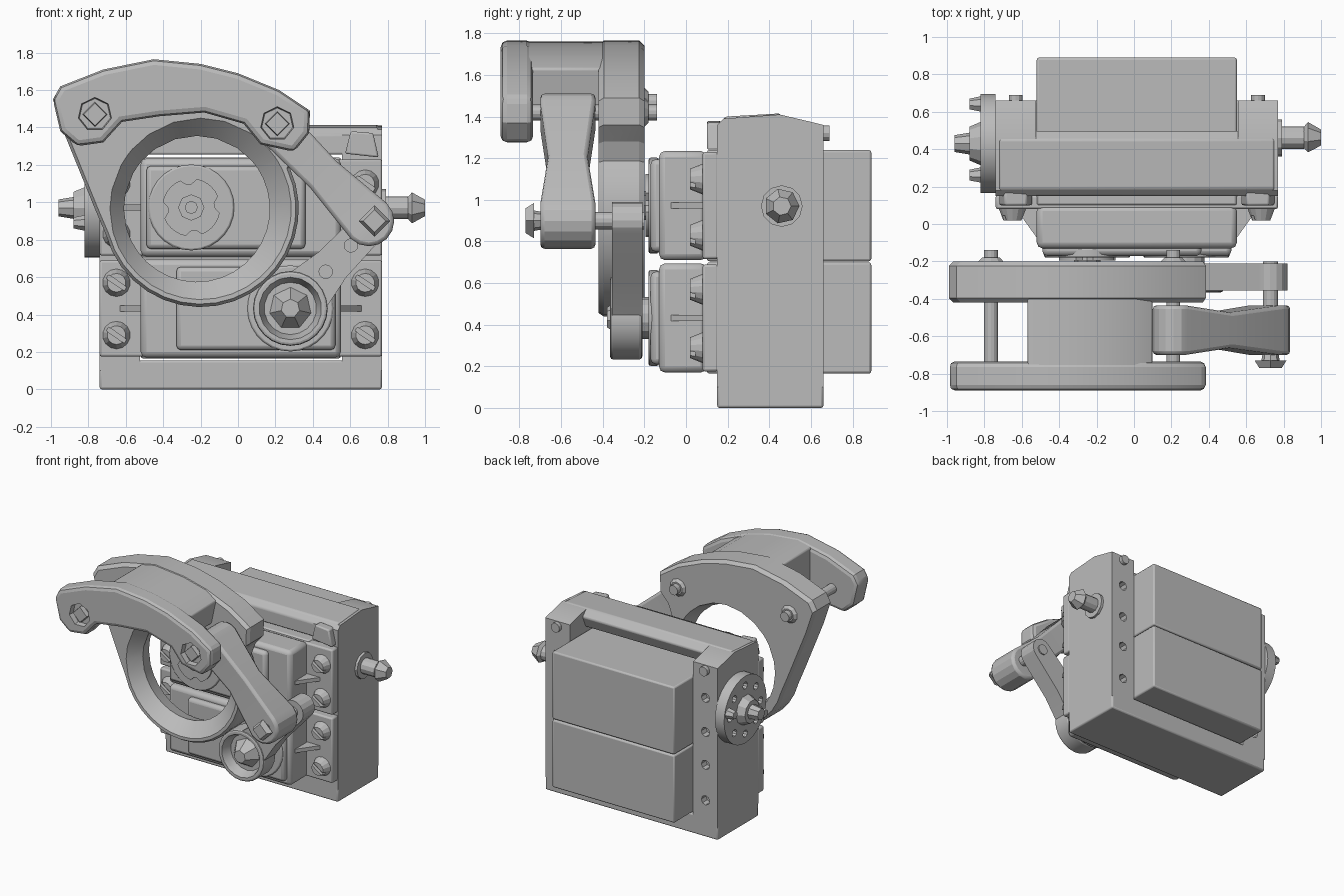
import bpy, bmesh, math
from math import sin, cos, pi
from mathutils import Vector, Matrix

cube = bpy.data.objects.get("Cube")
if cube:
    bpy.data.objects.remove(cube)

grey = bpy.data.materials.new("plain grey")
grey.use_nodes = True
grey.diffuse_color = (0.5, 0.5, 0.5, 1)
grey.node_tree.nodes["Principled BSDF"].inputs["Base Color"].default_value = grey.diffuse_color


def shade(ob):
    bpy.ops.object.select_all(action='DESELECT')
    ob.select_set(True)
    bpy.context.view_layer.objects.active = ob
    bpy.ops.object.shade_smooth_by_angle(angle=math.radians(20))


def finish(name, bm, bevel=0):
    bmesh.ops.recalc_face_normals(bm, faces=bm.faces)
    mesh = bpy.data.meshes.new(name)
    bm.to_mesh(mesh)
    bm.free()
    ob = bpy.data.objects.new(name, mesh)
    bpy.context.scene.collection.objects.link(ob)
    mesh.materials.append(grey)
    if bevel:
        mod = ob.modifiers.new("edge bevel", 'BEVEL')
        mod.width, mod.segments, mod.limit_method = bevel, 2, 'ANGLE'
        mod.angle_limit = math.radians(40)
    shade(ob)
    return ob


def box(name, x, y, z, bevel=0.012):
    bm = bmesh.new()
    bmesh.ops.create_cube(bm, size=1)
    for v in bm.verts:
        v.co = [(a + b) / 2 + c * (b - a) for (a, b), c in zip((x, y, z), v.co)]
    return finish(name, bm, bevel)


def cyl(name, start, end, r0, r1=None, sides=20, bevel=0):
    start, end = Vector(start), Vector(end)
    d = end - start
    turn = Vector((0, 0, 1)).rotation_difference(d).to_matrix().to_4x4()
    bm = bmesh.new()
    bmesh.ops.create_cone(bm, cap_ends=True, segments=sides, radius1=r0,
                          radius2=r0 if r1 is None else r1, depth=d.length,
                          matrix=Matrix.Translation((start + end) / 2) @ turn)
    return finish(name, bm, bevel)


def prism(name, pts, lo, hi, axis='y', bevel=0.02):
    # extrude an outline: (x, z) along y, (y, z) along x, or (x, y) along z
    place = {'y': lambda a, b, t: (a, t, b), 'x': lambda a, b, t: (t, a, b),
             'z': lambda a, b, t: (a, b, t)}[axis]
    bm = bmesh.new()
    ends = [[bm.verts.new(place(a, b, t)) for a, b in pts] for t in (lo, hi)]
    for ring in ends:
        bm.faces.new(ring)
    n = len(pts)
    for i in range(n):
        j = (i + 1) % n
        bm.faces.new((ends[0][i], ends[0][j], ends[1][j], ends[1][i]))
    return finish(name, bm, bevel)


def arc(cx, cz, r, a0, a1, n):
    steps = [math.radians(a0 + (a1 - a0) * i / n) for i in range(n + 1)]
    return [(cx + r * cos(a), cz + r * sin(a)) for a in steps]


def capsule(ax, az, ra, bx, bz, rb, waist):
    # two round ends joined by a narrower middle
    ang = math.degrees(math.atan2(bz - az, bx - ax))
    s = arc((ax + bx) / 2, (az + bz) / 2, waist, ang - 90, ang + 90, 1)
    return arc(ax, az, ra, ang + 90, ang + 270, 8) + s[:1] + arc(bx, bz, rb, ang - 90, ang + 90, 8) + s[1:]


def cut(ob, cutters):
    for c in cutters:
        c.hide_render = True
        mod = ob.modifiers.new("cut", 'BOOLEAN')
        mod.operation, mod.solver, mod.object = 'DIFFERENCE', 'EXACT', c
    dg = bpy.context.evaluated_depsgraph_get()
    mesh = bpy.data.meshes.new_from_object(ob.evaluated_get(dg))
    ob.modifiers.clear()
    ob.data = mesh
    for c in cutters:
        bpy.data.objects.remove(c)
    shade(ob)


MID = 0.015
SCREW_Z = (0.29, 0.57, 0.83, 1.1)

# frame: base, two posts with bolt holes, slanted top rail
box("frame_base", (-0.74, 0.77), (0.15, 0.66), (0, 0.155))
for side, x0, x1 in (("right", -0.74, -0.525), ("left", 0.555, 0.77)):
    xc = (x0 + x1) / 2
    outline = [(0.15, 0.1), (0.66, 0.1), (0.66, 1.36), (0.62, 1.37), (0.45, 1.41), (0.18, 1.39), (0.15, 1.36)]
    post = prism(side + "_post", outline, x0, x1, 'x', 0)
    cut(post, [cyl("hole_cutter", (xc, 0.6, z), (xc, 0.7, z), 0.037, sides=8) for z in SCREW_Z])
    cyl(side + "_post_bolt", (xc, 0.6, 1.32), (xc, 0.69, 1.32), 0.037, sides=12)
    prism(side + "_post_front_knob", [(xc - 0.09, 1.26), (xc + 0.09, 1.24), (xc + 0.06, 1.37), (xc - 0.06, 1.38)],
          0.1, 0.17, bevel=0.01)
prism("top_rail", [(0.15, 1.255), (0.15, 1.36), (0.19, 1.4), (0.45, 1.415), (0.5, 1.36), (0.46, 1.27), (0.3, 1.255)],
      -0.72, 0.75, 'x', 0.01)


# two motors, the lower one turned round
def motor(label, z0, z1, s):
    zc = (z0 + z1) / 2
    box(label + "_motor_body", (-0.52, 0.55), (0.1, 0.89), (z0, z1))
    box(label + "_motor_flange", (-0.74, 0.77), (0.08, 0.155), (z0 + 0.01, z1 - 0.01))
    box(label + "_motor_neck", (-0.52, 0.55), (-0.13, 0.1), (z0 + 0.005, z1 - 0.005), 0.03)
    box(label + "_motor_face", sorted((MID - s * 0.505, MID + s * 0.345)), (-0.17, -0.1),
        (z0 + 0.045, z1 - 0.045), 0.025)
    # tapered ribs under the flange
    for e in (-1, 1):
        x = MID + e * 0.53
        prism(label + "_motor_rib", [(x, 0.1), (x + e * 0.13, 0.1), (x, -0.08)], zc - 0.015, zc + 0.015, 'z', 0)
    sx = MID - s * 0.265
    cyl(label + "_motor_boss", (sx, -0.13, zc), (sx, -0.18, zc), 0.23, sides=28, bevel=0.01)
    return sx, zc


ux, uz = motor("upper", 0.705, 1.24, 1)
lx, lz = motor("lower", 0.165, 0.70, -1)

# lobed coupling on the upper shaft
lobes = []
for i in range(32):
    r = 0.125 if i % 8 in (0, 1) else 0.155
    lobes.append((ux + r * cos(i * pi / 16), uz + r * sin(i * pi / 16)))
prism("upper_coupling", lobes, -0.195, -0.17, bevel=0)
cyl("upper_shaft", (ux, -0.17, uz), (ux, -0.205, uz), 0.07, sides=8)
cyl("upper_shaft_tip", (ux, -0.2, uz), (ux, -0.215, uz), 0.035, sides=8)

# slotted flange screws
for x in (-0.65, 0.68):
    for z in SCREW_Z:
        screw = cyl("flange_screw", (x, 0.09, z), (x, 0.02, z), 0.078, 0.05, 14)
        slot = box("slot_cutter", (x - 0.1, x + 0.1), (-0.02, 0.045), (z - 0.012, z + 0.012), 0)
        slot.data.transform(Matrix.Translation((x, 0, z)) @ Matrix.Rotation(0.6, 4, 'Y')
                            @ Matrix.Translation((-x, 0, -z)))
        cut(screw, [slot])

# side pivots: screw on the left, drilled disc on the right
PY, PZ = 0.46, 0.97
cyl("left_pivot_plate", (0.76, PY, PZ), (0.79, PY, PZ), 0.1, sides=12)
cyl("left_pivot_shaft", (0.77, PY, PZ), (0.91, PY, PZ), 0.06, sides=12)
cyl("left_pivot_screw", (0.9, PY, PZ), (0.93, PY, PZ), 0.05, 0.085, 7)
cyl("left_pivot_screw_tip", (0.93, PY, PZ), (1.0, PY, PZ), 0.085, 0.045, 7)
DY = 0.43
disc = cyl("right_pivot_disc", (-0.74, DY, PZ), (-0.82, DY, PZ), 0.265, sides=32)
cutters = []
for i in range(8):
    y, z = DY + 0.19 * cos(i * pi / 4), PZ + 0.19 * sin(i * pi / 4)
    cutters.append(cyl("hole_cutter", (-0.78, y, z), (-0.9, y, z), 0.028, sides=10))
cut(disc, cutters)
cyl("right_pivot_hub", (-0.81, DY, PZ), (-0.88, DY, PZ), 0.12, 0.09, 10)
cyl("right_pivot_screw", (-0.87, DY, PZ), (-0.96, DY, PZ), 0.06, 0.045, 8)
for y, z in ((DY + 0.21, PZ + 0.05), (DY - 0.17, PZ - 0.08)):
    cyl("right_disc_screw", (-0.81, y, z), (-0.88, y, z), 0.045, 0.03, 7)

# ring bracket: back plate with a lipped opening, lofted through its sections
RX, RZ = -0.2, 0.965
top_edge = [(0.385, 1.49), (0.22, 1.6), (0.0, 1.69), (-0.2, 1.74), (-0.45, 1.765),
            (-0.72, 1.71), (-0.95, 1.62), (-0.99, 1.55)]
outer = arc(RX, RZ, 0.525, 195, 385, 18) + [(0.31, 1.28), (0.38, 1.36)] + top_edge + \
    [(-0.93, 1.37), (-0.82, 1.1), (-0.765, 0.965)]


def opening(cx, r):
    dirs = [math.atan2(z - RZ, x - RX) for x, z in outer]
    return [(cx + r * cos(a), RZ + r * sin(a)) for a in dirs]


def inset(k):
    return [(RX + (x - RX) * k, RZ + (z - RZ) * k) for x, z in outer]


bm = bmesh.new()
sections = [(inset(0.97), -0.42), (outer, -0.395), (outer, -0.225), (inset(0.97), -0.2),
            (opening(-0.21, 0.43), -0.2), (opening(-0.22, 0.39), -0.32), (opening(RX, 0.485), -0.42)]
rings = [[bm.verts.new((x, y, z)) for x, z in pts] for pts, y in sections]
for k, ring in enumerate(rings):
    nxt = rings[(k + 1) % len(rings)]
    for i in range(len(ring)):
        bm.faces.new((ring[i - 1], ring[i], nxt[i], nxt[i - 1]))
finish("bracket_back_plate", bm)

# front yoke and the bridge joining both plates
yoke = prism("bracket_front_yoke",
             [(-0.95, 1.38), (-0.86, 1.3), (-0.72, 1.32), (-0.62, 1.43), (-0.42, 1.46), (-0.18, 1.48),
              (0.03, 1.42), (0.12, 1.31), (0.3, 1.27), (0.38, 1.37)] + top_edge, -0.89, -0.735, bevel=0.03)
prism("bracket_bridge",
      [(-0.57, 1.46), (-0.2, 1.5), (0.06, 1.44), (0.1, 1.63), (0.0, 1.685), (-0.2, 1.735), (-0.45, 1.76), (-0.57, 1.735)],
      -0.8, -0.35, bevel=0.01)

# bracket pins with square heads, sunk into the yoke
PINS = ((-0.765, 1.47), (0.21, 1.42))
cut(yoke, [cyl("recess_cutter", (x, -0.85, z), (x, -0.95, z), 0.085, 0.1, 7) for x, z in PINS])
for x, z in PINS:
    cyl("bracket_pin", (x, -0.84, z), (x, -0.14, z), 0.038, sides=14)
    cyl("bracket_pin_head", (x, -0.83, z), (x, -0.885, z), 0.07, 0.06, 4)
    cyl("bracket_back_boss", (x, -0.21, z), (x, -0.18, z), 0.08, 0.05, 10)

# crank on the lower shaft, with a dished hub
JX, JZ = 0.73, 0.9
hub = cyl("crank_hub", (lx, -0.21, lz), (lx, -0.365, lz), 0.2, sides=24, bevel=0.015)
cyl("crank_shaft", (lx, -0.15, lz), (lx, -0.22, lz), 0.1, sides=14)
arm = prism("crank_arm", capsule(lx, lz, 0.16, JX, JZ, 0.09, 0.1), -0.355, -0.21, bevel=0)
cutters = []
for t in (0.42, 0.72):
    x, z = lx + t * (JX - lx), lz + t * (JZ - lz)
    cutters.append(cyl("hole_cutter", (x, -0.4, z), (x, -0.33, z), 0.036, sides=12))
for part, holes in ((hub, []), (arm, cutters)):
    cut(part, holes + [cyl("dish_cutter", (lx, -0.29, lz), (lx, -0.4, lz), 0.14, 0.18, 18)])
cyl("crank_screw", (lx, -0.28, lz), (lx, -0.38, lz), 0.12, 0.05, 7)

# link from crank to bracket, waisted in the middle
A, B = Vector((0.7, 0, JZ)), Vector((0.21, 0, 1.4))
link = prism("link_rod", capsule(A.x, A.z, 0.135, B.x, B.z, 0.11, 0.1), -0.7, -0.435, bevel=0.02)
bm = bmesh.new()
bm.from_mesh(link.data)
middle = (A + B) / 2
for point in (A, middle, B):
    bmesh.ops.bisect_plane(bm, geom=bm.verts[:] + bm.edges[:] + bm.faces[:], dist=0.001,
                           plane_co=point, plane_no=B - A)
for v in bm.verts:
    if abs((v.co - middle).dot(B - A)) < 0.01:
        v.co.y = -0.5675 + (v.co.y + 0.5675) * 0.72
bm.to_mesh(link.data)
bm.free()
shade(link)
cyl("link_pin", (JX, -0.7, JZ), (JX, -0.2, JZ), 0.042, sides=14)
cyl("link_screw", (JX, -0.68, JZ), (JX, -0.735, JZ), 0.04, 0.05, 8)
cyl("link_screw_head", (JX, -0.73, JZ), (JX, -0.77, JZ), 0.085, 0.06, 4)
